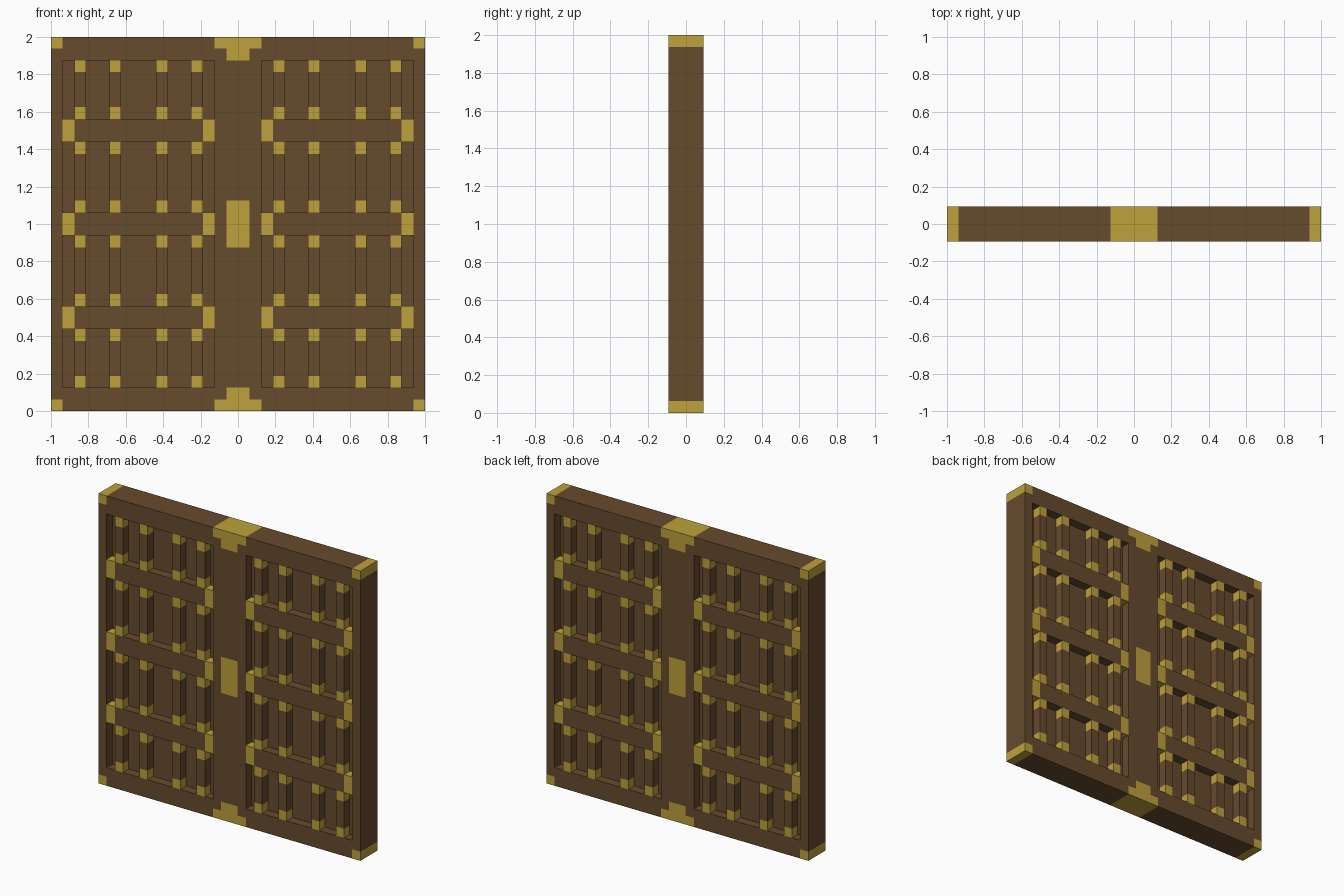
import bpy
import bmesh
from mathutils import Matrix, Vector

cube = bpy.data.objects.get("Cube")
if cube:
    bpy.data.objects.remove(cube, do_unlink=True)

U = 1 / 16          # layout module: the gate is 32 x 32 x 3 modules
FULL = [(-1.5, 1.5)]                   # right through the gate
RELIEF = [(-1.5, -0.5), (0.5, 1.5)]    # raised on both sides of the panel


def material(name, rgb):
    m = bpy.data.materials.new(name)
    m.use_nodes = True
    m.diffuse_color = (*rgb, 1)
    m.node_tree.nodes["Principled BSDF"].inputs["Base Color"].default_value = (*rgb, 1)
    return m


WOOD = material("brown wood", (0.135, 0.070, 0.027))
GOLD = material("gold metal", (0.510, 0.355, 0.045))


def blocks(name, rects, mat, depths=FULL, mirror_x=False, mirror_z=False):
    """One object made of boxes; rects are (x0, x1, z0, z1) in modules."""
    rects = list(rects)
    if mirror_x:
        rects += [(-b, -a, c, d) for a, b, c, d in rects]
    if mirror_z:
        rects += [(a, b, 32 - d, 32 - c) for a, b, c, d in rects]
    bm = bmesh.new()
    for x0, x1, z0, z1 in rects:
        for y0, y1 in depths:
            centre = Vector((x0 + x1, y0 + y1, z0 + z1)) * U / 2
            size = Vector((x1 - x0, y1 - y0, z1 - z0)) * U
            bmesh.ops.create_cube(
                bm, size=1, matrix=Matrix.Translation(centre) @ Matrix.Diagonal((*size, 1)))
    mesh = bpy.data.meshes.new(name)
    bm.to_mesh(mesh)
    bm.free()
    mesh.materials.append(mat)
    obj = bpy.data.objects.new(name, mesh)
    bpy.context.collection.objects.link(obj)
    return obj


# Outer frame and centre post
blocks("side_stiles", [(15, 16, 1, 31)], WOOD, mirror_x=True)
blocks("rails", [(2, 15, 30, 32)], WOOD, mirror_x=True, mirror_z=True)
blocks("post_edges", [(1, 2, 1, 31)], WOOD, mirror_x=True)
blocks("post_core", [(-1, 1, 18, 30)], WOOD, mirror_z=True)

# Metal fittings on the frame
blocks("corner_fittings", [(15, 16, 31, 32)], GOLD, mirror_x=True, mirror_z=True)
blocks("post_brackets", [(-2, 2, 31, 32), (-1, 1, 30, 31)], GOLD, mirror_z=True)
blocks("lock_plate", [(-1, 1, 14, 18)], GOLD)

# Thin recessed panels
blocks("panels", [(2, 15, 2, 30)], WOOD, [(-0.5, 0.5)], mirror_x=True)

# Horizontal bars with metal ends
bars = (7, 15, 23)
blocks("cross_bars", [(3, 14, z, z + 2) for z in bars], WOOD, RELIEF, mirror_x=True)
blocks("bar_ends", [(x, x + 1, z, z + 2) for z in bars for x in (2, 14)],
       GOLD, RELIEF, mirror_x=True)

# Vertical slats between the bars, capped with metal at both ends
slats = (3, 6, 10, 13)
bays = ((2, 7), (9, 15), (17, 23), (25, 30))
blocks("slats", [(x, x + 1, a + 1, b - 1) for x in slats for a, b in bays],
       WOOD, RELIEF, mirror_x=True)
blocks("slat_caps", [(x, x + 1, z, z + 1) for x in slats for a, b in bays for z in (a, b - 1)],
       GOLD, RELIEF, mirror_x=True)
